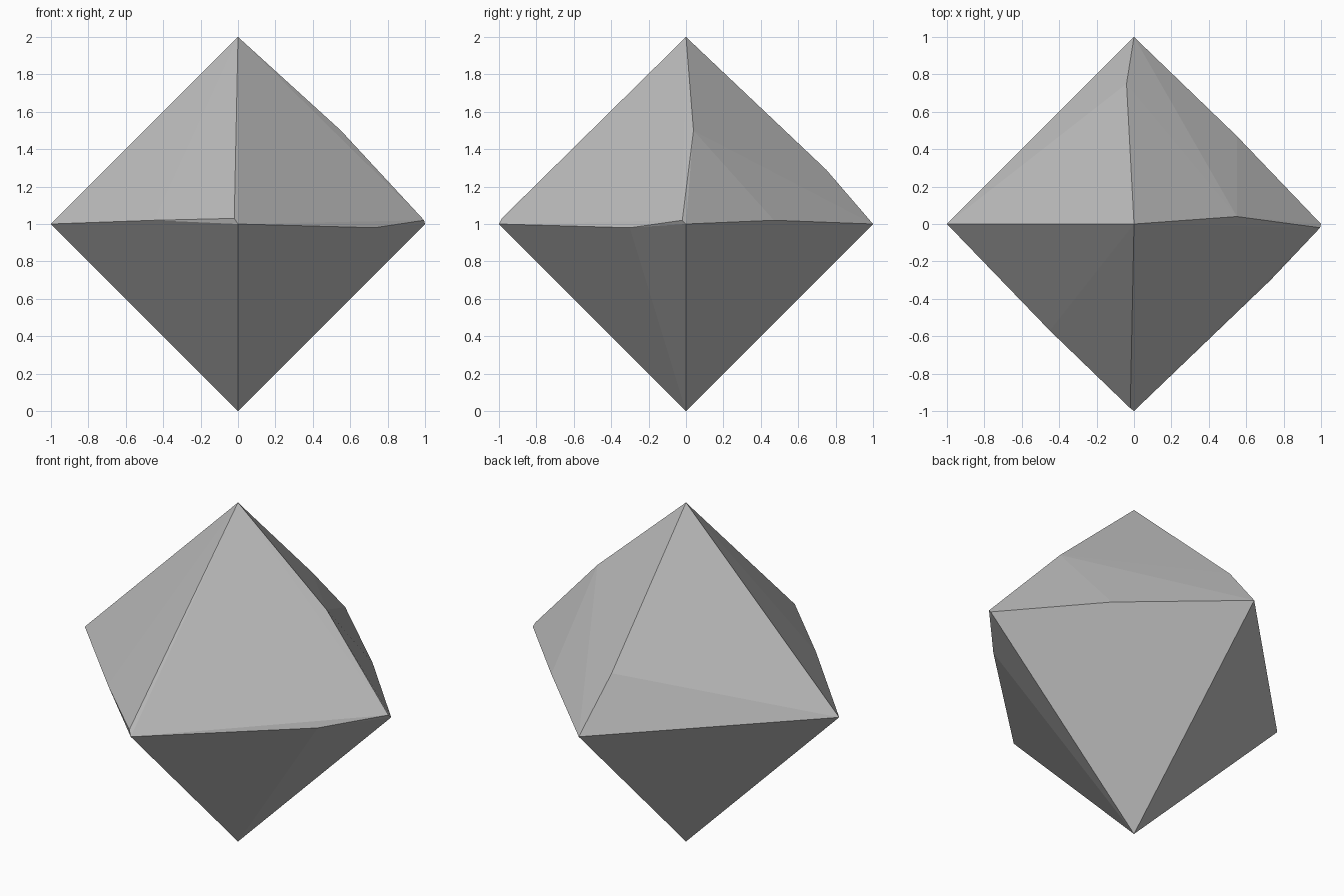
import bpy
import bmesh

if "Cube" in bpy.data.objects:
    bpy.data.objects.remove(bpy.data.objects["Cube"])

# Single flat grey
grey = bpy.data.materials.new("mid_grey")
grey.diffuse_color = (0.5, 0.5, 0.5, 1.0)
grey.use_nodes = True
grey.node_tree.nodes["Principled BSDF"].inputs["Base Color"].default_value = grey.diffuse_color

# Octahedron tips, heights measured from the middle
tips = [(s if a == 0 else 0, s if a == 1 else 0, s if a == 2 else 0)
        for a in range(3) for s in (-1, 1)]

# Small bulges and chipped corners that make the crystal irregular
bulges = [
    (0.55, 0.04, 0.50),     # upper right ridge
    (-0.04, 0.75, 0.29),    # upper back ridge
    (0.55, 0.47, 0.02),     # back right girdle
    (0.73, -0.30, -0.02),   # front right girdle
    (-0.45, -0.57, 0.02),   # front left girdle
    (-0.02, -0.985, 0.03),  # front corner
    (0.995, -0.02, 0.02),   # right corner
]

# Crystal: convex skin around all points, standing on the ground
bm = bmesh.new()
for x, y, z in tips + bulges:
    bm.verts.new((x, y, z + 1))
bmesh.ops.convex_hull(bm, input=bm.verts[:])
bmesh.ops.recalc_face_normals(bm, faces=bm.faces[:])
mesh = bpy.data.meshes.new("crystal")
bm.to_mesh(mesh)
bm.free()
mesh.materials.append(grey)
bpy.context.collection.objects.link(bpy.data.objects.new("crystal", mesh))
